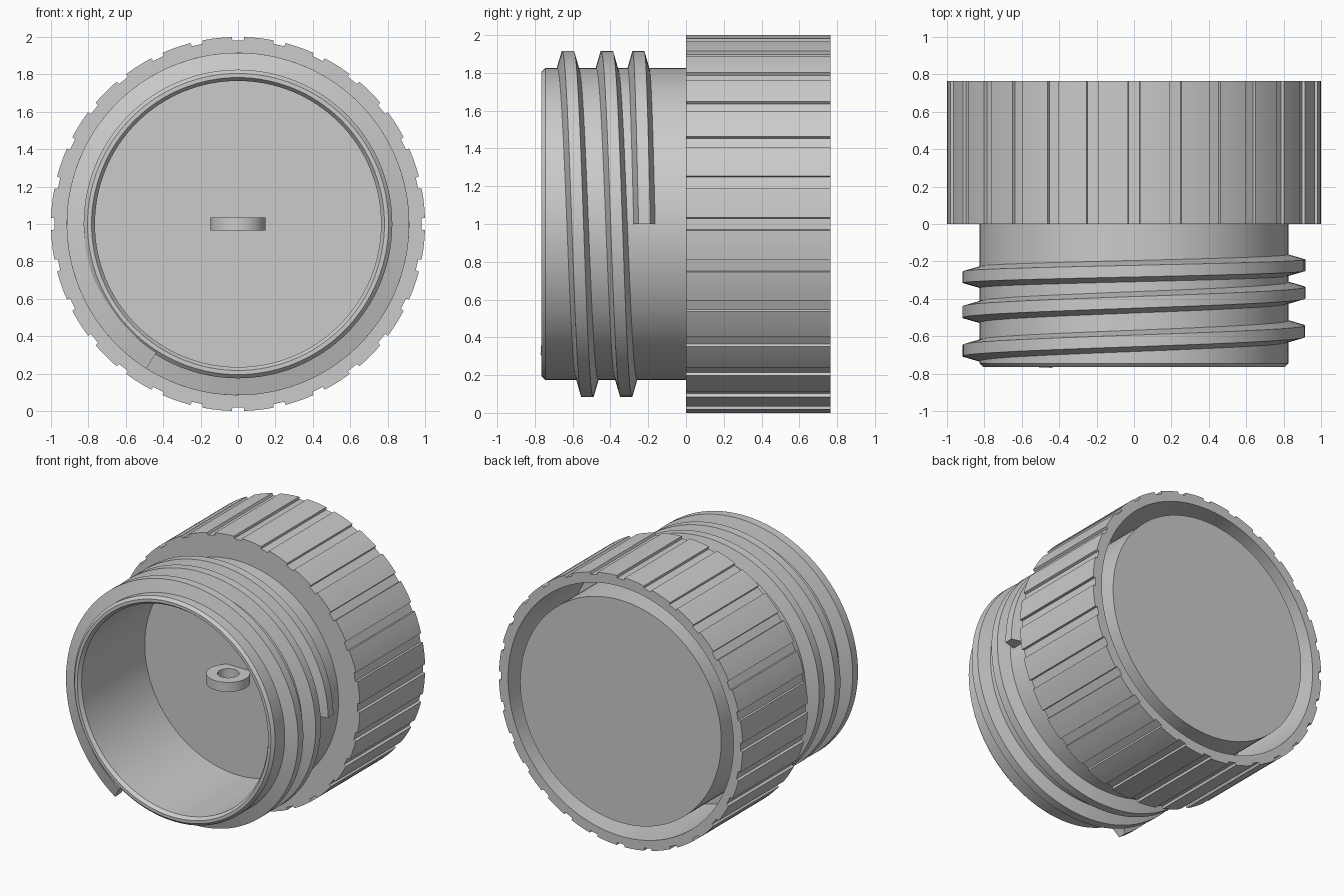
import bpy, bmesh
from math import sin, cos, radians, pi

if "Cube" in bpy.data.objects:
    bpy.data.objects.remove(bpy.data.objects["Cube"])


def finish(bm, name):
    bmesh.ops.remove_doubles(bm, verts=bm.verts, dist=1e-5)
    bmesh.ops.recalc_face_normals(bm, faces=bm.faces)
    me = bpy.data.meshes.new(name)
    bm.to_mesh(me)
    bm.free()
    ob = bpy.data.objects.new(name, me)
    bpy.context.collection.objects.link(ob)
    bpy.ops.object.select_all(action='DESELECT')
    bpy.context.view_layer.objects.active = ob
    ob.select_set(True)
    bpy.ops.object.shade_smooth_by_angle(angle=radians(25))
    return ob


def place(r, a, y):
    """Polar position around the y axis through z = 1."""
    return (r * cos(a), y, 1 + r * sin(a))


def skin(bm, rows, closed_rows, closed_ring=True):
    """Join rows of points with quads."""
    vs = [[bm.verts.new(p) for p in row] for row in rows]
    n, m = len(vs), len(vs[0])
    for i in range(n if closed_rows else n - 1):
        for j in range(m if closed_ring else m - 1):
            a, b = vs[i], vs[(i + 1) % n]
            k = (j + 1) % m
            bm.faces.new((a[j], a[k], b[k], b[j]))
    return vs


# neck tube: open at the front, floor inside, solid plug running to the back
profile = [(0.765, 0), (0.765, -0.74), (0.783, -0.765), (0.805, -0.765),
           (0.825, -0.745), (0.825, 0.765)]
N = 128
bm = bmesh.new()
rows = skin(bm, [[place(r, 2 * pi * i / N, y) for i in range(N)]
                 for r, y in profile], False)
bm.faces.new(rows[0])
bm.faces.new(rows[-1])
finish(bm, "neck")

# grip ring: shallow lengthwise grooves outside, deep annular gap inside
TEETH = 28
outline = []
for t in range(TEETH):
    for deg, r in ((-1.9, 1.0), (-1.75, 0.982), (1.75, 0.982), (1.9, 1.0),
                   (4.9, 1.0), (7.9, 1.0)):
        outline.append((radians(360 * t / TEETH + deg), r))
bm = bmesh.new()
skin(bm, [
    [place(0.82, a, 0) for a, r in outline],
    [place(r, a, 0) for a, r in outline],
    [place(r, a, 0.765) for a, r in outline],
    [place(0.925, a, 0.765) for a, r in outline],
    [place(0.925, a, 0.06) for a, r in outline],
    [place(0.82, a, 0.06) for a, r in outline],
], True)
finish(bm, "grip_ring")

# screw thread: trapezoid swept clockwise from the top, pitch easing at the end
START, END, STEPS = -0.41, 2.25, 256
section = [(0.815, -0.06), (0.916, -0.031), (0.916, 0.031), (0.815, 0.06)]
bm = bmesh.new()
path = []
for i in range(STEPS + 1):
    t = START + (END - START) * i / STEPS
    y = -0.625 + 0.206 * t if t < 1.5 else -0.316 + 0.128 * (t - 1.5)
    path.append([place(r, pi / 2 - 2 * pi * t, y + d) for r, d in section])
rows = skin(bm, path, False)
bm.faces.new(rows[0])
bm.faces.new(rows[-1])
finish(bm, "thread")

# flat eyelet sunk into the floor of the neck
bm = bmesh.new()
M = 48
skin(bm, [[(r * cos(2 * pi * i / M), -0.115 + r * sin(2 * pi * i / M), z)
           for i in range(M)]
          for r, z in ((0.147, 0.965), (0.147, 1.035), (0.073, 1.035), (0.073, 0.965))],
     True)
finish(bm, "eyelet")
